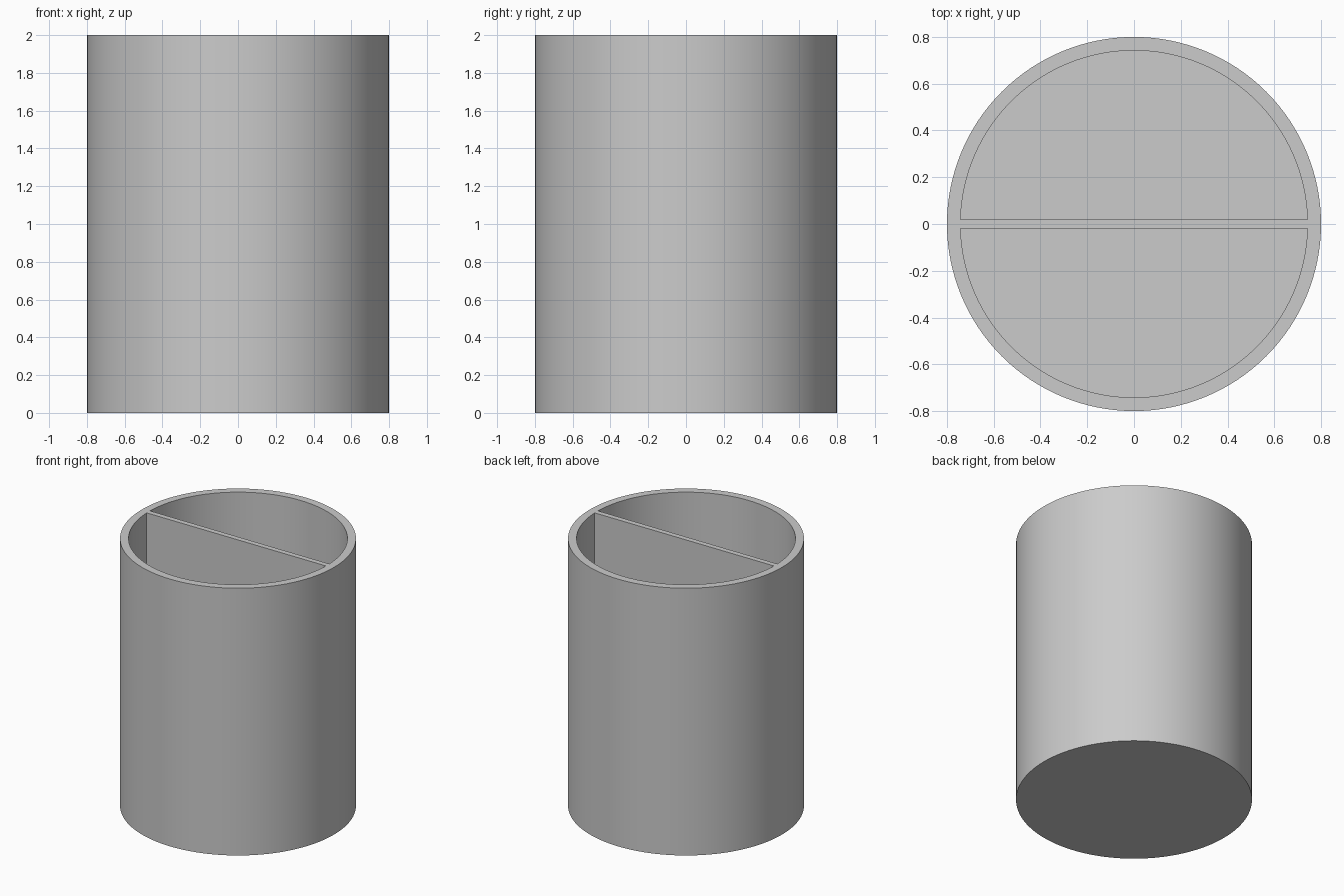
import bpy
import bmesh
from math import asin, pi, cos, sin

RADIUS, HEIGHT = 0.8, 2.0
INNER, FLOOR = 0.742, 0.06
HALF_DIVIDER = 0.02
SEGMENTS = 128

# Remove the default cube
cube = bpy.data.objects.get("Cube")
if cube:
    bpy.data.objects.remove(cube, do_unlink=True)

# Single grey material
grey = bpy.data.materials.new("plain grey")
grey.use_nodes = True
colour = (0.6, 0.6, 0.6, 1)
grey.diffuse_color = colour
grey.node_tree.nodes["Principled BSDF"].inputs["Base Color"].default_value = colour


def prism(name, outline, bottom, top):
    """Extrude a flat outline straight up into a closed solid."""
    bm = bmesh.new()
    base = bm.faces.new([bm.verts.new((x, y, bottom)) for x, y in outline])
    walls = bmesh.ops.extrude_face_region(bm, geom=[base], use_keep_orig=True)
    raised = [v for v in walls["geom"] if isinstance(v, bmesh.types.BMVert)]
    bmesh.ops.translate(bm, verts=raised, vec=(0, 0, top - bottom))
    bmesh.ops.recalc_face_normals(bm, faces=bm.faces)
    mesh = bpy.data.meshes.new(name)
    bm.to_mesh(mesh)
    bm.free()
    mesh.materials.append(grey)
    obj = bpy.data.objects.new(name, mesh)
    bpy.context.collection.objects.link(obj)
    return obj


def arc(radius, start, end, steps):
    angles = [start + (end - start) * i / steps for i in range(steps + 1)]
    return [(radius * cos(a), radius * sin(a)) for a in angles]


# Solid round body
body = prism("divided_cup", arc(RADIUS, 0, 2 * pi, SEGMENTS)[:-1], 0, HEIGHT)
bpy.context.view_layer.objects.active = body
body.select_set(True)

# Two half-round pockets, leaving the floor, wall and central divider
edge = asin(HALF_DIVIDER / INNER)
for side, turn in (("back", 0), ("front", pi)):
    half = arc(INNER, turn + edge, turn + pi - edge, SEGMENTS // 2)
    pocket = prism(side + "_pocket_cutter", half, FLOOR, HEIGHT + 0.1)
    pocket.hide_render = True
    cut = body.modifiers.new(side + "_pocket", "BOOLEAN")
    cut.operation = "DIFFERENCE"
    cut.solver = "EXACT"
    cut.object = pocket
    bpy.ops.object.modifier_apply(modifier=cut.name)
    bpy.data.objects.remove(pocket, do_unlink=True)

bpy.ops.object.shade_smooth_by_angle(angle=pi / 6)
